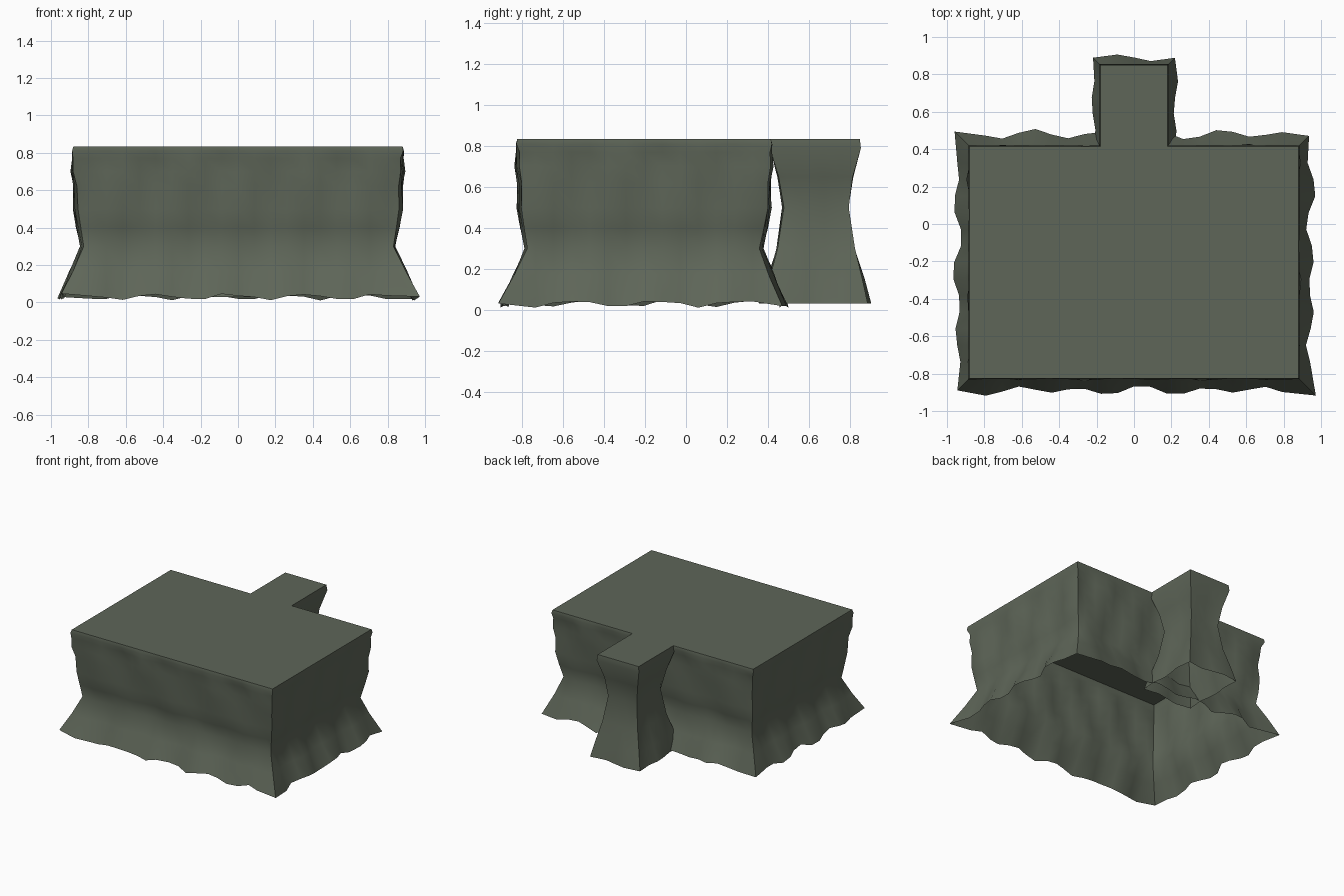
import bpy, bmesh, math

cube = bpy.data.objects.get("Cube")
if cube:
    bpy.data.objects.remove(cube, do_unlink=True)

cloth = bpy.data.materials.new("grey green cloth")
cloth.use_nodes = True
colour = (0.112, 0.132, 0.098, 1)
cloth.diffuse_color = colour
cloth.node_tree.nodes["Principled BSDF"].inputs["Base Color"].default_value = colour

TOP = 0.835


def perimeter(x0, x1, y0, y1, nx, ny):
    """Points round a rectangle, each with its outward direction."""
    corners = [(x0, y0), (x1, y0), (x1, y1), (x0, y1)]
    normals = [(0, -1), (1, 0), (0, 1), (-1, 0)]
    pts = []
    for i in range(4):
        a, b, n, prev = corners[i], corners[(i + 1) % 4], normals[i], normals[i - 1]
        count = nx if i % 2 == 0 else ny
        for k in range(count):
            t = k / count
            out = (n[0] + prev[0], n[1] + prev[1]) if k == 0 else n
            pts.append((a[0] + (b[0] - a[0]) * t, a[1] + (b[1] - a[1]) * t, *out))
    return pts


def drape(name, box, nx, ny, profile, fold, hem):
    """Flat top with an open, rippled skirt hanging from its edge."""
    bm = bmesh.new()
    pts = perimeter(*box, nx, ny)
    length = 2 * (box[1] - box[0] + box[3] - box[2])
    waves = round(length / 0.33)
    rings = []
    for z, offset, strength in profile:
        ring = []
        for i, (x, y, ox, oy) in enumerate(pts):
            # Folds lean sideways as they fall
            phase = 2 * math.pi * waves * i / len(pts)
            ripple = math.sin(phase - 5 * z) + 0.45 * math.sin(phase * 0.62 + 9 * z)
            d = offset + fold * strength * ripple
            h = z
            if z < 0.1:
                h += hem * (math.sin(phase * 0.83 + 1) + 0.4 * math.cos(phase * 1.7))
            ring.append(bm.verts.new((x + ox * d, y + oy * d, h)))
        rings.append(ring)
    bm.faces.new(rings[0])
    for upper, lower in zip(rings, rings[1:]):
        for i in range(len(pts)):
            j = (i + 1) % len(pts)
            bm.faces.new((upper[i], lower[i], lower[j], upper[j]))
    bmesh.ops.recalc_face_normals(bm, faces=bm.faces)
    mesh = bpy.data.meshes.new(name)
    bm.to_mesh(mesh)
    bm.free()
    mesh.materials.append(cloth)
    obj = bpy.data.objects.new(name, mesh)
    bpy.context.collection.objects.link(obj)
    bpy.ops.object.select_all(action='DESELECT')
    obj.select_set(True)
    bpy.context.view_layer.objects.active = obj
    bpy.ops.object.shade_smooth_by_angle(angle=math.radians(50))
    return obj


# Table cover: height, outward offset and fold strength of each ring
cover_profile = [(TOP, 0, 0), (0.81, 0.005, 0.1), (0.77, -0.006, 0.6), (0.70, -0.003, 0.9),
                 (0.62, -0.015, 0.8), (0.50, -0.012, 0.8), (0.40, -0.028, 0.7),
                 (0.30, -0.048, 0.6), (0.17, 0.005, 0.9), (0.03, 0.065, 1.3)]
drape("table_cover", (-0.88, 0.88, -0.825, 0.415), 20, 14, cover_profile, 0.015, 0.014)

# Narrow waisted cover standing behind the table
post_profile = [(TOP, 0, 0), (0.79, 0.005, 0), (0.65, -0.035, 0.3), (0.50, -0.06, 0.5),
                (0.30, -0.03, 0.6), (0.15, 0.01, 0.9), (0.03, 0.04, 1.2)]
drape("rear_cover", (-0.18, 0.18, 0.415, 0.85), 4, 5, post_profile, 0.011, 0.0)
